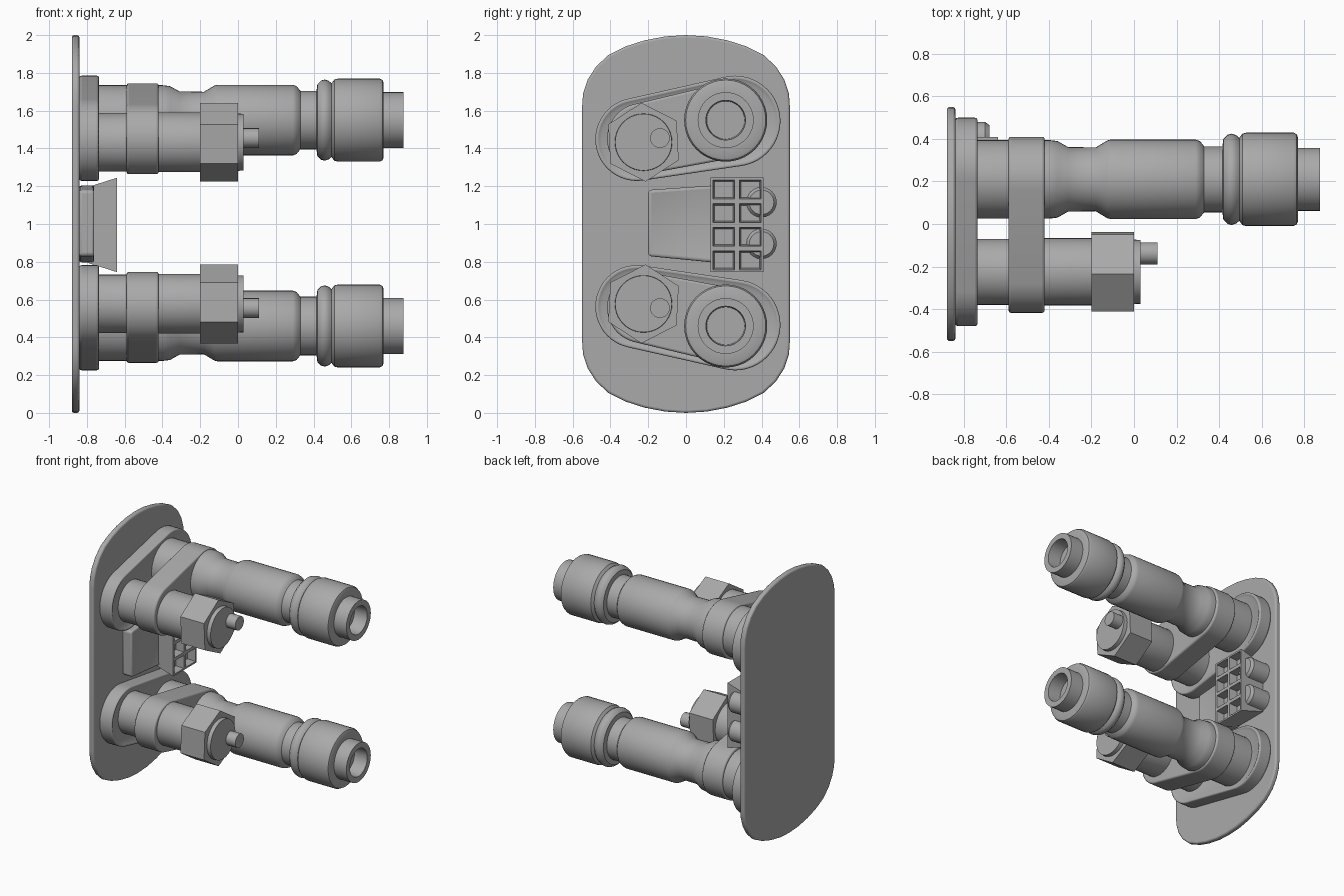
import bpy, bmesh, math
from mathutils import Vector
from mathutils.geometry import convex_hull_2d

if "Cube" in bpy.data.objects:
    bpy.data.objects.remove(bpy.data.objects["Cube"])

grey = bpy.data.materials.new("plain grey")
grey.diffuse_color = (0.4, 0.4, 0.4, 1)
grey.use_nodes = True
grey.node_tree.nodes["Principled BSDF"].inputs["Base Color"].default_value = grey.diffuse_color
MID = 1.005  # height of the mirror plane between the two assemblies


def finish(name, bm, bevel=0.0, angle=35):
    bmesh.ops.recalc_face_normals(bm, faces=bm.faces)
    me = bpy.data.meshes.new(name)
    bm.to_mesh(me)
    bm.free()
    me.materials.append(grey)
    ob = bpy.data.objects.new(name, me)
    bpy.context.collection.objects.link(ob)
    bpy.ops.object.select_all(action='DESELECT')
    ob.select_set(True)
    bpy.context.view_layer.objects.active = ob
    if bevel:
        m = ob.modifiers.new("bevel", 'BEVEL')
        m.width, m.segments, m.limit_method = bevel, 3, 'ANGLE'
        m.angle_limit = math.radians(40)
    bpy.ops.object.shade_smooth_by_angle(angle=math.radians(angle))
    return ob


def lathe(name, profile, y, z, n=40, turn=0.0, bevel=0.0):
    """Revolve (x, radius) points around an axis along x; both ends capped."""
    bm = bmesh.new()
    rings = []
    for x, r in profile:
        rings.append([bm.verts.new((x, y + r * math.sin(turn + 2 * math.pi * i / n),
                                    z + r * math.cos(turn + 2 * math.pi * i / n)))
                      for i in range(n)])
    for a, b in zip(rings, rings[1:]):
        for i in range(n):
            bm.faces.new((a[i], a[(i + 1) % n], b[(i + 1) % n], b[i]))
    bm.faces.new(rings[0])
    bm.faces.new(rings[-1])
    return finish(name, bm, bevel)


def slab(name, outline, x0, x1, bevel, recess=None):
    """Extrude a (y, z) outline along x, with an optional recessed top."""
    bm = bmesh.new()
    a = [bm.verts.new((x0, y, z)) for y, z in outline]
    b = [bm.verts.new((x1, y, z)) for y, z in outline]
    n = len(a)
    for i in range(n):
        bm.faces.new((a[i], a[(i + 1) % n], b[(i + 1) % n], b[i]))
    bm.faces.new(a[::-1])
    top = bm.faces.new(b)
    bmesh.ops.recalc_face_normals(bm, faces=bm.faces)
    if recess:
        bmesh.ops.inset_region(bm, faces=[top], thickness=recess[0])
        bmesh.ops.translate(bm, verts=top.verts[:], vec=(-recess[1], 0, 0))
    return finish(name, bm, bevel)


def two_circle_outline(c1, r1, c2, r2, n=48):
    pts = [Vector((c[0] + r * math.cos(2 * math.pi * i / n), c[1] + r * math.sin(2 * math.pi * i / n)))
           for c, r in ((c1, r1), (c2, r2)) for i in range(n)]
    return [pts[i] for i in convex_hull_2d(pts)]


# Backing plate with softly rounded ends
quarter = [(0.55, 0.62), (0.545, 0.69), (0.52, 0.765), (0.475, 0.835), (0.41, 0.895),
           (0.32, 0.94), (0.22, 0.972), (0.11, 0.993)]
right = [(y, -z) for y, z in quarter[::-1]] + quarter
outline = right + [(0, 1)] + [(-y, z) for y, z in right[::-1]] + [(0, -1)]
slab("backing_plate", [(y, 1 + z) for y, z in outline], -0.88, -0.84, 0.012)

# Two mirrored assemblies
for s, side in ((1, "upper"), (-1, "lower")):
    def h(z):
        return MID + s * (z - MID)

    by, bz = 0.21, h(1.55)      # long tube axis
    sy, sz = -0.225, h(1.433)   # short tube axis

    slab(side + "_base", two_circle_outline((0.26, h(1.545)), 0.24, (-0.26, h(1.448)), 0.22),
         -0.845, -0.73, 0.018, (0.035, 0.02))
    slab(side + "_clamp", two_circle_outline((by, h(1.545)), 0.2, (-0.23, h(1.452)), 0.188),
         -0.59, -0.42, 0.012)

    # Long tube, stepped collars and hollow end
    lathe(side + "_long_tube", [
        (-0.76, 0.185), (-0.40, 0.185), (-0.36, 0.18), (-0.31, 0.152), (-0.18, 0.15),
        (-0.125, 0.183), (-0.11, 0.187), (0.29, 0.187), (0.31, 0.18), (0.33, 0.155),
        (0.43, 0.155)], by, bz)
    lathe(side + "_collar", [
        (0.415, 0.15), (0.42, 0.19), (0.44, 0.21), (0.46, 0.215), (0.48, 0.208),
        (0.495, 0.195), (0.51, 0.215), (0.53, 0.22), (0.75, 0.22), (0.765, 0.212),
        (0.77, 0.2), (0.77, 0.14)], by, bz)
    lathe(side + "_end_sleeve", [
        (0.75, 0.148), (0.875, 0.148), (0.875, 0.105), (0.77, 0.1)], by, bz)

    # Short tube, six-sided nut, cap and tip
    lathe(side + "_short_tube", [(-0.76, 0.155), (-0.5, 0.155), (-0.49, 0.158), (-0.19, 0.158)], sy, sz)
    lathe(side + "_hex_nut", [(-0.2, 0.209), (0.0, 0.209)], sy, sz, n=6, turn=s * math.radians(-3))
    lathe(side + "_nut_cap", [(-0.01, 0.152), (0.03, 0.15)], sy, sz)
    lathe(side + "_tip", [(0.02, 0.052), (0.11, 0.052)], -0.138, h(1.455), n=24)

    # Rounded lugs behind the socket block
    lathe(side + "_lug", [(-0.85, 0.08), (-0.70, 0.08), (-0.68, 0.065)], 0.40, h(1.115), n=24)

# Flat wedge-shaped pad next to the socket block
slab("side_pad", [(-0.2, 0.83), (0.16, 0.795), (0.16, 1.205), (-0.2, 1.18)], -0.845, -0.755, 0.018,
     (0.03, 0.008))

# Socket block: two by four pockets with a tapered skirt
bm = bmesh.new()
Y, Z = [0.13, 0.27, 0.41], [0.745 + 0.125 * i for i in range(5)]
v = [[bm.verts.new((-0.64, y, z)) for z in Z] for y in Y]
cells = [bm.faces.new((v[i][j], v[i + 1][j], v[i + 1][j + 1], v[i][j + 1]))
         for i in range(2) for j in range(4)]
rim = [e for e in bm.edges if e.is_boundary]
skirt = bmesh.ops.extrude_edge_only(bm, edges=rim)["geom"]
for q in [g for g in skirt if isinstance(g, bmesh.types.BMVert)]:
    q.co.x = -0.845
    q.co.z = 0.995 + (q.co.z - 0.995) * 0.74
bmesh.ops.inset_individual(bm, faces=cells, thickness=0.018)
bmesh.ops.inset_individual(bm, faces=cells, thickness=0.012, depth=-0.06)
finish("socket_block", bm, angle=30)
